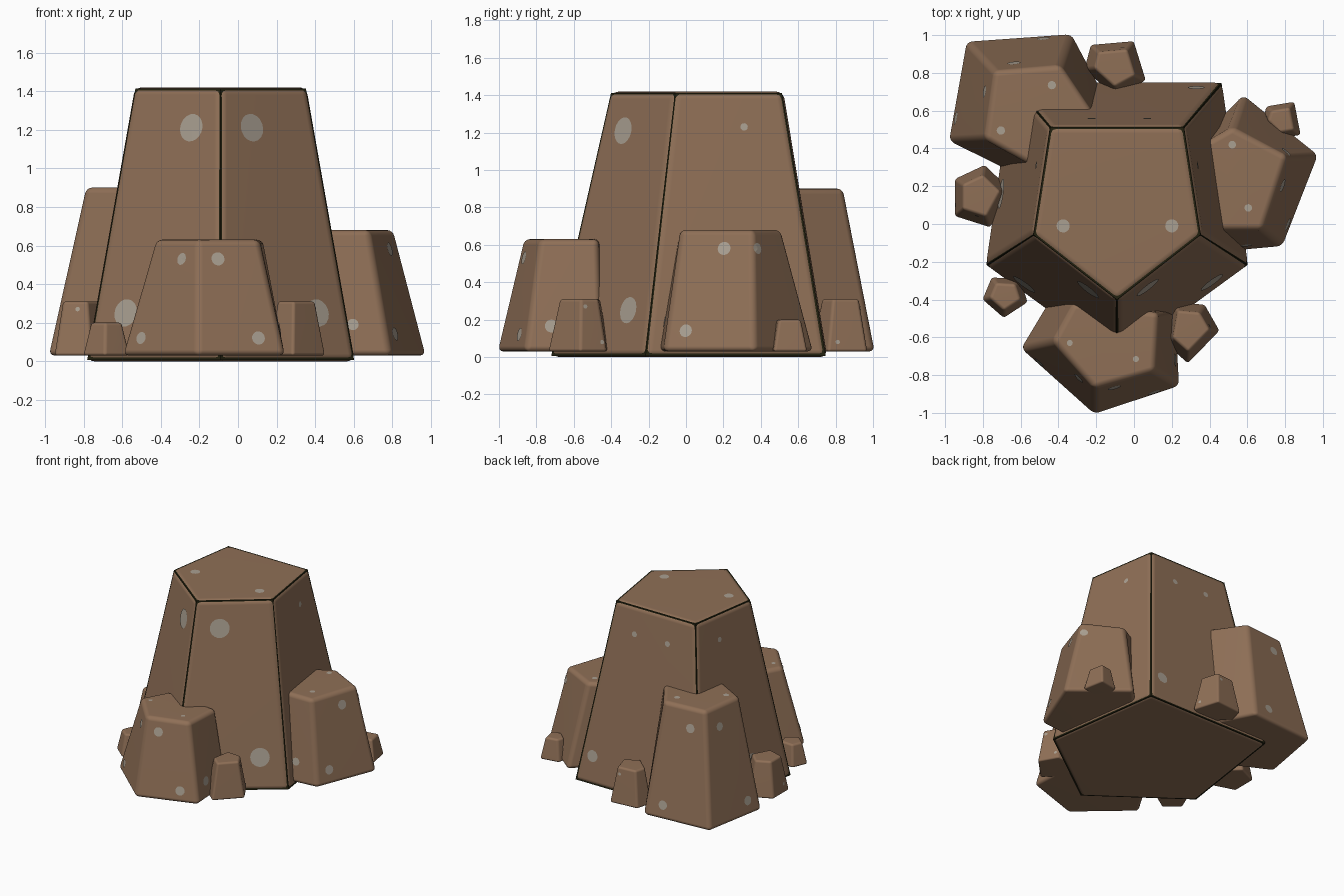
import bpy, bmesh, math
from mathutils import Vector
from mathutils.bvhtree import BVHTree

if "Cube" in bpy.data.objects:
    bpy.data.objects.remove(bpy.data.objects["Cube"])


def material(name, rgb):
    m = bpy.data.materials.new(name)
    m.diffuse_color = (*rgb, 1)
    m.use_nodes = True
    m.node_tree.nodes["Principled BSDF"].inputs["Base Color"].default_value = m.diffuse_color
    return m


BROWN = material("brown rock", (0.275, 0.160, 0.094))
GREY = material("pale grey speckle", (0.40, 0.35, 0.285))
DARK = material("dark crevice", (0.016, 0.015, 0.005))


def finish(bm, name, mat):
    me = bpy.data.meshes.new(name)
    bm.to_mesh(me)
    ob = bpy.data.objects.new(name, me)
    bpy.context.collection.objects.link(ob)
    me.materials.append(mat)
    return ob


def frustum(bottom, top, z0, z1):
    """Closed tapered block between two outlines with equal point counts."""
    bm = bmesh.new()
    lo = [bm.verts.new((x, y, z0)) for x, y in bottom]
    hi = [bm.verts.new((x, y, z1)) for x, y in top]
    bm.faces.new(lo)
    bm.faces.new(hi)
    n = len(lo)
    for i in range(n):
        j = (i + 1) % n
        bm.faces.new((lo[i], lo[j], hi[j], hi[i]))
    bmesh.ops.recalc_face_normals(bm, faces=bm.faces)
    return bm


def shrink(pts, f):
    cx = sum(p[0] for p in pts) / len(pts)
    cy = sum(p[1] for p in pts) / len(pts)
    return [(cx + (x - cx) * f, cy + (y - cy) * f) for x, y in pts]


# Ray start and direction for each viewing side
RAYS = {
    'F': lambda a, b: (Vector((a, -3, b)), Vector((0, 1, 0))),
    'B': lambda a, b: (Vector((a, 3, b)), Vector((0, -1, 0))),
    'R': lambda a, b: (Vector((3, a, b)), Vector((-1, 0, 0))),
    'L': lambda a, b: (Vector((-3, a, b)), Vector((1, 0, 0))),
    'T': lambda a, b: (Vector((a, b, 3)), Vector((0, 0, -1))),
}


def speckles(tree, spots, name):
    """Thin round discs laid onto the rock surface."""
    bm = bmesh.new()
    for side, a, b, r in spots:
        hit, nor, _, _ = tree.ray_cast(*RAYS[side](a, b))
        if hit is None:
            continue
        u = nor.orthogonal().normalized()
        v = nor.cross(u)

        def settle(p):
            q = tree.ray_cast(p + nor * 0.1, -nor, 0.2)[0]
            return bm.verts.new((q if q else p) + nor * 0.004)
        mid = settle(hit)
        ring = [settle(hit + (u * math.cos(t) + v * math.sin(t)) * r)
                for t in (i * math.tau / 18 for i in range(18))]
        for i in range(18):
            bm.faces.new((mid, ring[i], ring[(i + 1) % 18]))
    finish(bm, name, GREY)
    bm.free()


def rock(name, bottom, top, z0, z1, bevel, spots=()):
    bm = frustum(bottom, top, z0, z1)
    bmesh.ops.bevel(bm, geom=bm.edges[:], offset=bevel, offset_type='OFFSET',
                    segments=4, profile=0.5, affect='EDGES', clamp_overlap=True)
    bmesh.ops.recalc_face_normals(bm, faces=bm.faces)
    if spots:
        speckles(BVHTree.FromBMesh(bm), spots, name + "_speckles")
    ob = finish(bm, name, BROWN)
    bm.free()
    bpy.ops.object.select_all(action='DESELECT')
    ob.select_set(True)
    bpy.context.view_layer.objects.active = ob
    bpy.ops.object.shade_smooth_by_angle(angle=math.radians(40))
    mod = ob.modifiers.new("even shading", 'WEIGHTED_NORMAL')
    mod.keep_sharp = True


# Tall central rock
main_lo = [(-0.09, -0.73), (0.61, -0.22), (0.47, 0.755), (-0.65, 0.755), (-0.79, -0.22)]
main_hi = [(-0.09, -0.41), (0.36, -0.06), (0.27, 0.52), (-0.45, 0.52), (-0.54, -0.06)]
rock("central_rock", main_lo, main_hi, 0, 1.42, 0.04, [
    ('F', -0.24, 1.21, 0.073), ('F', 0.07, 1.21, 0.073),
    ('F', -0.58, 0.25, 0.072), ('F', 0.41, 0.25, 0.072),
    ('R', 0.31, 1.23, 0.02), ('L', 0.31, 1.23, 0.02), ('L', 0.16, 0.22, 0.08),
    ('B', 0.07, 1.21, 0.022), ('B', -0.225, 1.21, 0.022), ('B', 0.33, 0.22, 0.045),
    ('T', -0.375, -0.01, 0.035), ('T', 0.2, -0.01, 0.035)])

# Dark core whose sharp edges just show through the rounded edges
core = frustum(shrink(main_lo, 0.988), shrink(main_hi, 0.982), 0.007, 1.413)
finish(core, "crevice_lines", DARK)
core.free()

# Three medium rocks leaning on the centre
rock("back_left_rock",
     [(-0.89, 0.97), (-0.33, 1.01), (-0.13, 0.63), (-0.5, 0.2), (-0.985, 0.44)],
     [(-0.74, 0.81), (-0.39, 0.84), (-0.2, 0.56), (-0.5, 0.29), (-0.79, 0.45)],
     0.03, 0.9, 0.03, [
    ('T', -0.705, 0.495, 0.022), ('T', -0.435, 0.735, 0.022),
    ('B', -0.635, 0.75, 0.035), ('B', -0.48, 0.14, 0.035),
    ('L', 0.70, 0.75, 0.032), ('L', 0.56, 0.14, 0.035)])
rock("right_rock",
     [(0.98, 0.365), (0.79, -0.12), (0.48, -0.15), (0.4, 0.5), (0.58, 0.69)],
     [(0.81, 0.36), (0.68, -0.03), (0.44, -0.03), (0.36, 0.42), (0.52, 0.51)],
     0.03, 0.68, 0.03, [
    ('R', 0.205, 0.58, 0.036), ('R', 0.38, 0.58, 0.03),
    ('R', 0.0, 0.14, 0.035), ('R', 0.55, 0.14, 0.03), ('F', 0.595, 0.19, 0.03),
    ('T', 0.52, 0.42, 0.02), ('T', 0.605, 0.085, 0.02)])
rock("front_rock",
     [(-0.21, -1.012), (0.245, -0.86), (0.22, -0.45), (-0.43, -0.37), (-0.605, -0.66)],
     [(-0.21, -0.87), (0.11, -0.78), (0.13, -0.47), (-0.32, -0.42), (-0.43, -0.62)],
     0.03, 0.63, 0.03, [
    ('F', -0.29, 0.53, 0.032), ('F', -0.105, 0.53, 0.035),
    ('F', -0.5, 0.12, 0.032), ('F', 0.105, 0.12, 0.035), ('R', -0.72, 0.165, 0.035),
    ('T', -0.34, -0.63, 0.016), ('T', 0.01, -0.715, 0.016)])

# Five pebbles around the foot
pebbles = {
    "back_pebble": (0.31, [(-0.23, 0.95), (0.0, 0.97), (0.065, 0.76), (-0.1, 0.67), (-0.265, 0.82)],
                    [('B', -0.06, 0.26, 0.012), ('R', 0.81, 0.08, 0.012)]),
    "left_pebble": (0.31, [(-0.95, 0.24), (-0.79, 0.315), (-0.65, 0.18), (-0.76, -0.02), (-0.95, 0.04)],
                    [('F', -0.83, 0.27, 0.012), ('L', 0.1, 0.1, 0.012)]),
    "front_left_pebble": (0.20, [(-0.755, -0.28), (-0.6, -0.29), (-0.56, -0.415), (-0.69, -0.5), (-0.805, -0.4)], []),
    "front_right_pebble": (0.31, [(0.2, -0.41), (0.375, -0.425), (0.455, -0.565), (0.285, -0.74), (0.16, -0.63)],
                           [('R', -0.54, 0.27, 0.012), ('R', -0.45, 0.08, 0.012)]),
    "right_pebble": (0.20, [(0.7, 0.625), (0.85, 0.65), (0.885, 0.47), (0.77, 0.45), (0.675, 0.545)], []),
}
for name, (height, foot, spots) in pebbles.items():
    rock(name, foot, shrink(foot, 0.66), 0.03, height, 0.015, spots)
